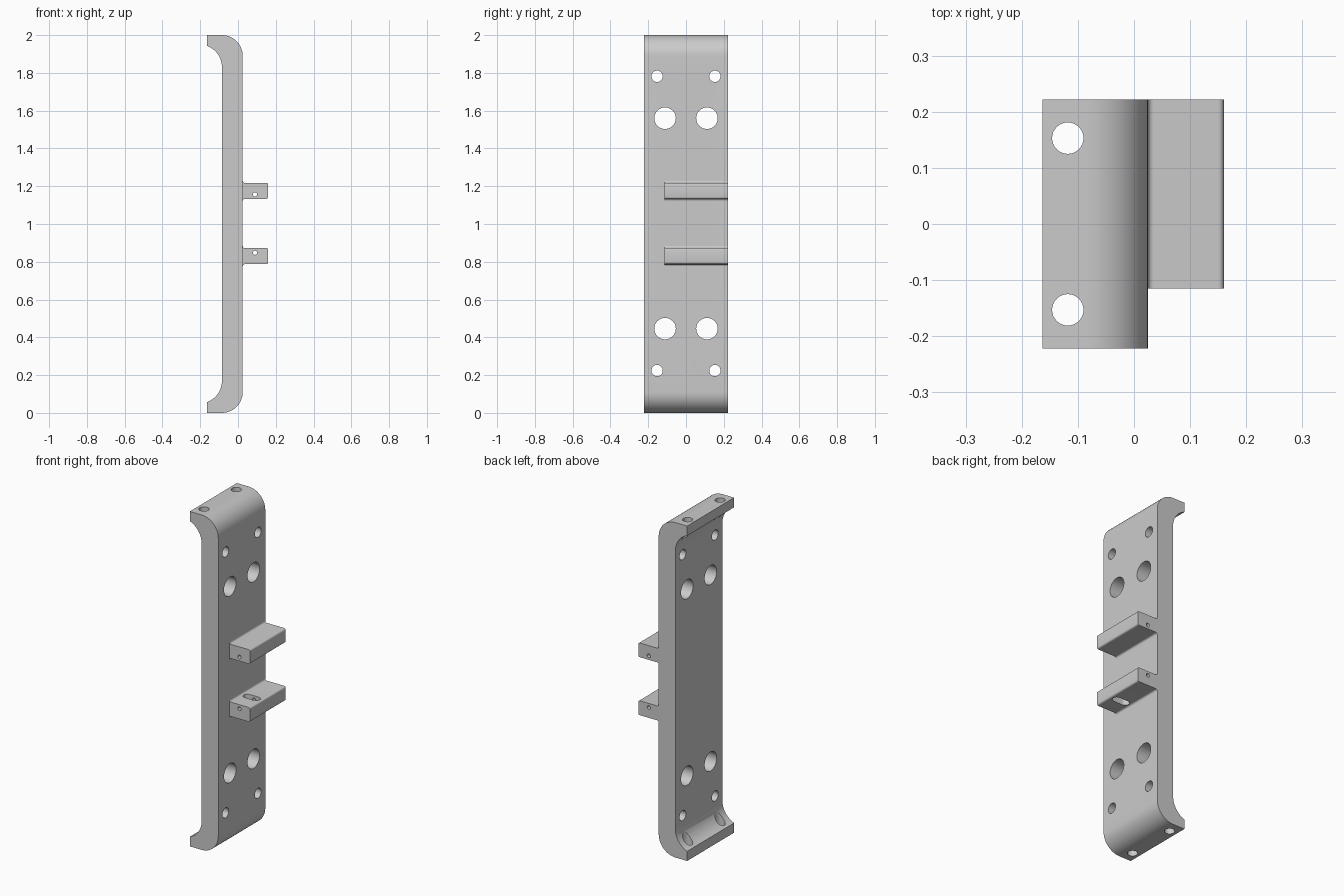
import bpy, bmesh
from math import pi, sin, cos, sqrt, asin, radians
from mathutils import Matrix, Vector

if "Cube" in bpy.data.objects:
    bpy.data.objects.remove(bpy.data.objects["Cube"])

grey = bpy.data.materials.new("satin grey")
grey.use_nodes = True
colour = (0.6, 0.6, 0.6, 1)
grey.diffuse_color = colour
grey.node_tree.nodes["Principled BSDF"].inputs["Base Color"].default_value = colour

HALF = 0.222            # half width of the plate
BACK, FACE, TIP = -0.085, 0.025, -0.163


def arc(cx, cz, r, start, end, n=12):
    """Points on an arc in the xz plane."""
    return [(cx + r * cos(start + (end - start) * i / n),
             cz + r * sin(start + (end - start) * i / n)) for i in range(n + 1)]


def new_object(name, bm):
    bmesh.ops.recalc_face_normals(bm, faces=bm.faces)
    mesh = bpy.data.meshes.new(name)
    bm.to_mesh(mesh)
    bm.free()
    mesh.materials.append(grey)
    obj = bpy.data.objects.new(name, mesh)
    bpy.context.collection.objects.link(obj)
    return obj


def extrude_profile(name, points, depth, axis="Y"):
    """Extrude a flat outline: xz outline along y, or xy outline along z."""
    lo, hi = depth
    place = (lambda a, b, d: (a, d, b)) if axis == "Y" else (lambda a, b, d: (a, b, d))
    bm = bmesh.new()
    face = bm.faces.new([bm.verts.new(place(a, b, lo)) for a, b in points])
    moved = bmesh.ops.extrude_face_region(bm, geom=[face], use_keep_orig=True)["geom"]
    shift = Vector(place(0, 0, hi - lo))
    bmesh.ops.translate(bm, vec=shift, verts=[v for v in moved if isinstance(v, bmesh.types.BMVert)])
    return new_object(name, bm)


def rod(axis, centre, radius, length):
    """Round cutter along an axis."""
    turn = {"X": Matrix.Rotation(pi / 2, 4, "Y"), "Y": Matrix.Rotation(pi / 2, 4, "X"),
            "Z": Matrix.Identity(4)}[axis]
    bm = bmesh.new()
    bmesh.ops.create_cone(bm, cap_ends=True, segments=32, radius1=radius, radius2=radius,
                          depth=length, matrix=Matrix.Translation(centre) @ turn)
    return new_object("hole_cutter", bm)


def select(obj):
    bpy.ops.object.select_all(action="DESELECT")
    obj.select_set(True)
    bpy.context.view_layer.objects.active = obj


def cut(obj, cutter):
    select(obj)
    mod = obj.modifiers.new("cut", "BOOLEAN")
    mod.operation, mod.solver, mod.object = "DIFFERENCE", "EXACT", cutter
    bpy.ops.object.modifier_apply(modifier=mod.name)
    bpy.data.objects.remove(cutter)


def smooth(obj):
    select(obj)
    bpy.ops.object.shade_smooth_by_angle(angle=radians(30))


# Plate: rounded outer corners, hollow curves under the end flanges
R_OUT, R_IN = 0.11, 0.12
lip = asin(sqrt(R_IN ** 2 - (TIP - BACK + R_IN) ** 2) / R_IN)
upper = [(TIP, 2)] + arc(FACE - R_OUT, 2 - R_OUT, R_OUT, pi / 2, 0)
inner = arc(BACK - R_IN, 1.83, R_IN, 0, lip)
outline = upper + [(x, 2 - z) for x, z in reversed(upper)]
outline += [(x, 2 - z) for x, z in reversed(inner)] + inner
plate = extrude_profile("back_plate", outline, (-HALF, HALF))

for side in (-1, 1):
    # Flange holes run through both ends
    cut(plate, rod("Z", (-0.118, side * 0.153, 1), 0.028, 2.4))
    for end in (-1, 1):
        cut(plate, rod("X", (-0.03, side * 0.111, 1.003 + end * 0.557), 0.057, 0.2))
        cut(plate, rod("X", (-0.03, side * 0.153, 1.003 + end * 0.779), 0.03, 0.2))
smooth(plate)


# Ribs: rounded outer edges, small fillets where they meet the plate
def rib(name, low, high, hole_z):
    r, out = 0.01, 0.16
    pts = [(FACE - 0.02, low - r)] + arc(FACE + r, low - r, r, pi, pi / 2, 4)
    pts += arc(out - r, low + r, r, -pi / 2, 0, 4) + arc(out - r, high - r, r, 0, pi / 2, 4)
    pts += arc(FACE + r, high + r, r, -pi / 2, -pi, 4) + [(FACE - 0.02, high + r)]
    obj = extrude_profile(name, pts, (-0.115, HALF))
    cut(obj, rod("Y", (0.09, 0, hole_z), 0.011, 0.6))
    return obj


upper_rib = rib("upper_rib", 1.133, 1.218, 1.157)
lower_rib = rib("lower_rib", 0.787, 0.873, 0.848)

# Rounded slot through the lower rib
w = 0.024
slot = arc(0.12, 0, w, -pi / 2, pi / 2) + arc(0.062, 0, w, pi / 2, 3 * pi / 2)
cut(lower_rib, extrude_profile("slot_cutter", slot, (0.7, 0.95), "Z"))
smooth(upper_rib)
smooth(lower_rib)
